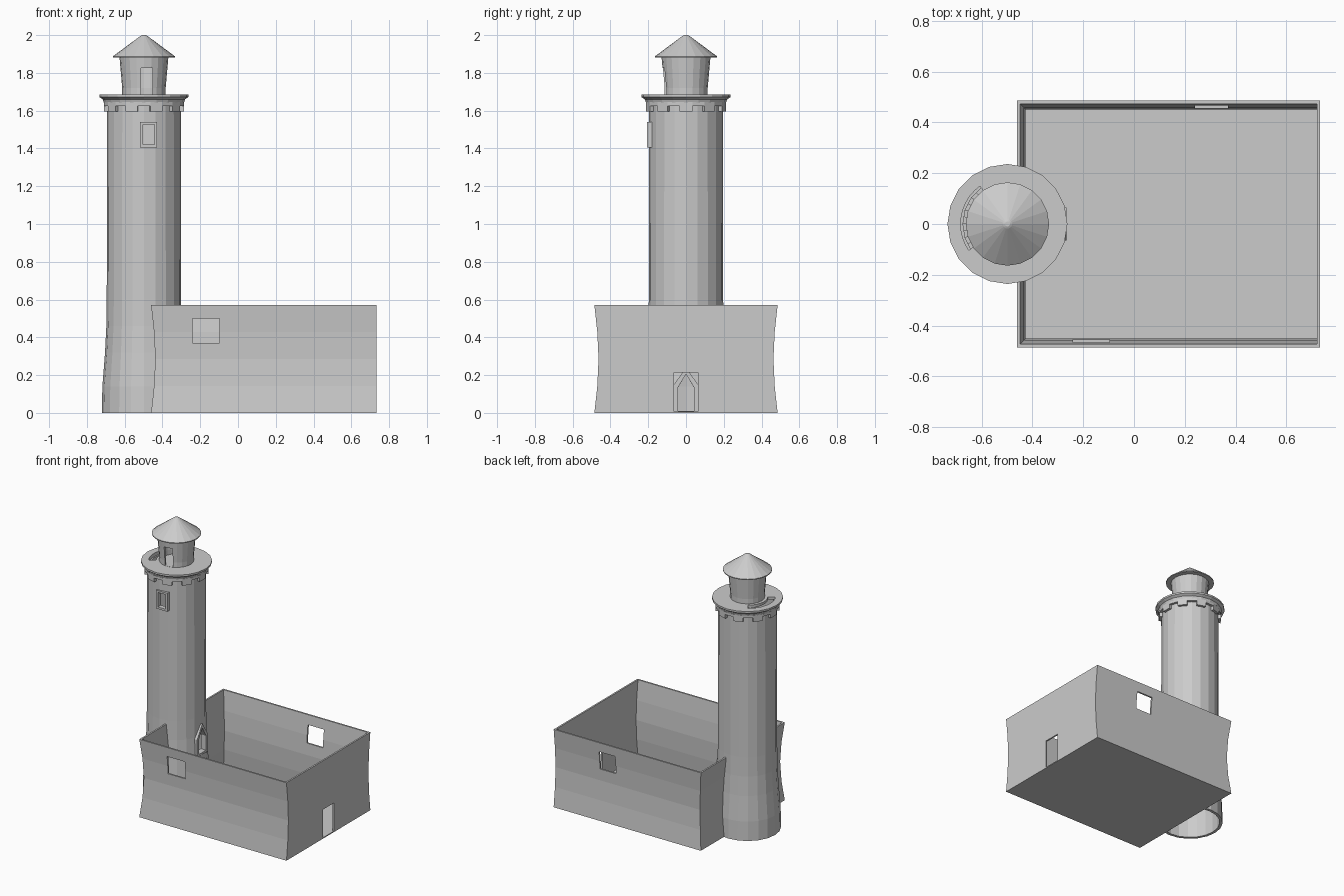
import bpy, bmesh
from math import sin, cos, pi, radians
from mathutils import Matrix, Vector

if "Cube" in bpy.data.objects:
    bpy.data.objects.remove(bpy.data.objects["Cube"], do_unlink=True)

SIDES = 20
CX = -0.498  # tower axis

stone = bpy.data.materials.new("grey_stone")
stone.use_nodes = True
GREY = (0.6, 0.6, 0.6, 1)
stone.diffuse_color = GREY
stone.node_tree.nodes["Principled BSDF"].inputs["Base Color"].default_value = GREY


def finish(name, bm):
    bmesh.ops.remove_doubles(bm, verts=bm.verts, dist=1e-5)
    bmesh.ops.recalc_face_normals(bm, faces=bm.faces)
    mesh = bpy.data.meshes.new(name)
    bm.to_mesh(mesh)
    bm.free()
    mesh.materials.append(stone)
    ob = bpy.data.objects.new(name, mesh)
    bpy.context.collection.objects.link(ob)
    return ob


def revolve(name, profile):
    """Closed (radius, z) profile turned round the tower axis."""
    bm = bmesh.new()
    vs = [bm.verts.new((CX + r, 0, z)) for r, z in profile]
    es = [bm.edges.new((vs[i - 1], vs[i])) for i in range(len(vs))
          if profile[i][0] + profile[i - 1][0] > 0]
    bmesh.ops.spin(bm, geom=vs + es, cent=(CX, 0, 0), axis=(0, 0, 1),
                   angle=2 * pi, steps=SIDES)
    bmesh.ops.dissolve_degenerate(bm, dist=1e-5, edges=bm.edges)
    return finish(name, bm)


def extrude_face(bm, points, offset):
    face = bm.faces.new([bm.verts.new(p) for p in points])
    out = bmesh.ops.extrude_face_region(bm, geom=[face], use_keep_orig=True)
    moved = [v for v in out["geom"] if isinstance(v, bmesh.types.BMVert)]
    bmesh.ops.translate(bm, verts=moved, vec=Vector(offset))


def sector(bm, r0, r1, a0, a1, z0, z1, n=1):
    """Block following part of a ring."""
    angles = [radians(a0 + (a1 - a0) * i / n) for i in range(n + 1)]
    ring = [(r1, a) for a in angles] + [(r0, a) for a in reversed(angles)]
    extrude_face(bm, [(CX + r * cos(a), r * sin(a), z0) for r, a in ring], (0, 0, z1 - z0))


def prism(name, points, axis, d0, d1):
    """Upright outline pushed along x or y."""
    bm = bmesh.new()
    if axis == "x":
        extrude_face(bm, [(d0, u, z) for u, z in points], (d1 - d0, 0, 0))
    else:
        extrude_face(bm, [(u, d0, z) for u, z in points], (0, d1 - d0, 0))
    return finish(name, bm)


def rect(u0, u1, z0, z1):
    return [(u0, z0), (u1, z0), (u1, z1), (u0, z1)]


def pointed(half, z0, shoulder, peak):
    return [(-half, z0), (half, z0), (half, shoulder), (0, peak), (-half, shoulder)]


def cut(ob, cutters):
    for c in cutters:
        m = ob.modifiers.new("opening", "BOOLEAN")
        m.operation, m.solver, m.object = "DIFFERENCE", "EXACT", c
    dg = bpy.context.evaluated_depsgraph_get()
    mesh = bpy.data.meshes.new_from_object(ob.evaluated_get(dg))
    ob.modifiers.clear()
    ob.data = mesh


# Courtyard: thin walls bowed inward on three sides, with a floor
WALL_H = 0.57


def wall_loop(bm, z, shrink):
    bow = 0.022 * sin(pi * z / WALL_H)
    x0, x1, y = -0.46 + bow + shrink, 0.732 - shrink, 0.485 - bow - shrink
    return [bm.verts.new((px, py, z)) for px, py in ((x0, -y), (x1, -y), (x1, y), (x0, y))]


bm = bmesh.new()
levels = [WALL_H * i / 4 for i in range(5)]
loops = [wall_loop(bm, z, 0) for z in levels]
loops += [wall_loop(bm, max(z, 0.006), 0.012) for z in reversed(levels)]
for a, b in zip(loops, loops[1:]):
    for i in range(4):
        bm.faces.new((a[i - 1], a[i], b[i], b[i - 1]))
bm.faces.new(loops[0])
bm.faces.new(loops[-1])
courtyard = finish("courtyard_walls", bm)
cutters = [
    prism("front_hole", rect(-0.24, -0.097, 0.37, 0.5), "y", -0.55, -0.4),
    prism("back_hole", rect(0.24, 0.37, 0.37, 0.5), "y", 0.4, 0.55),
    prism("gate_hole", rect(-0.063, 0.063, 0.007, 0.213), "x", 0.6, 0.8),
    revolve("tower_hole", [(0, 0.01), (0.19, 0.01), (0.19, 0.7), (0, 0.7)]),
]
cut(courtyard, cutters)

# Tower: hollow shaft with flared foot and overhanging deck
tower = revolve("tower_shaft", [
    (0.223, 0), (0.22, 0.14), (0.206, 0.32), (0.199, 0.46), (0.197, 0.6),
    (0.195, 1.64), (0.212, 1.642), (0.218, 1.66), (0.236, 1.672), (0.236, 1.685),
    (0, 1.685), (0, 1.665), (0.175, 1.665), (0.175, 0.6), (0.18, 0.4), (0.2, 0.14),
    (0.203, 0)])

# Framed openings: pointed door and window facing the court, square front window
frames = [
    prism("door_frame", pointed(0.064, 0.004, 0.15, 0.24), "x", -0.33, -0.265),
    prism("pointed_window_frame", pointed(0.062, 0.32, 0.45, 0.545), "x", -0.33, -0.288),
    prism("upper_window_frame", rect(-0.518, -0.428, 1.405, 1.54), "y", -0.206, -0.172),
]
holes = [
    prism("door_hole", pointed(0.042, 0.01, 0.135, 0.205), "x", -0.4, -0.2),
    prism("pointed_window_hole", pointed(0.042, 0.335, 0.44, 0.515), "x", -0.4, -0.2),
    prism("upper_window_hole", rect(-0.504, -0.442, 1.42, 1.526), "y", -0.3, -0.1),
]
for frame, hole in zip(frames, holes):
    cut(frame, [hole])

# Stairwell slot in the deck
bm = bmesh.new()
sector(bm, 0.135, 0.184, 126, 214, 1.6601, 1.75, 10)
slot = finish("stair_slot", bm)
cut(tower, holes + [slot])

# Corbel ring and teeth under the deck
bm = bmesh.new()
sector_step = 360 / SIDES
for i in range(SIDES):
    a = i * sector_step + sector_step / 2
    low = 1.596 if i % 2 else 1.626
    sector(bm, 0.18, 0.214, a, a + sector_step, low, 1.645)
finish("corbel_teeth", bm)

# Spiral stair inside the shaft
bm = bmesh.new()
STEPS = 60
for i in range(STEPS):
    a = 126 - (STEPS - 1 - i) * -9
    z = 0.03 + i * 1.63 / STEPS
    sector(bm, 0.125, 0.178, a, a + 9, z - 0.02, z + 0.02)
finish("spiral_stair", bm)

# Lantern room with doorway
lantern = revolve("lantern_room", [(0.115, 1.68), (0.115, 1.72), (0.13, 1.89),
                                   (0.115, 1.89), (0.1, 1.72), (0.1, 1.68)])
doorway = prism("lantern_doorway", rect(-0.513, -0.452, 1.686, 1.826), "y", -0.2, 0)
cut(lantern, [doorway])

# Conical roof with small flat tip
revolve("lantern_roof", [(0, 1.882), (0.164, 1.882), (0.164, 1.888),
                         (0.018, 1.996), (0.01, 2.0), (0, 2.0)])

for helper in cutters + holes + [slot, doorway]:
    bpy.data.objects.remove(helper, do_unlink=True)
